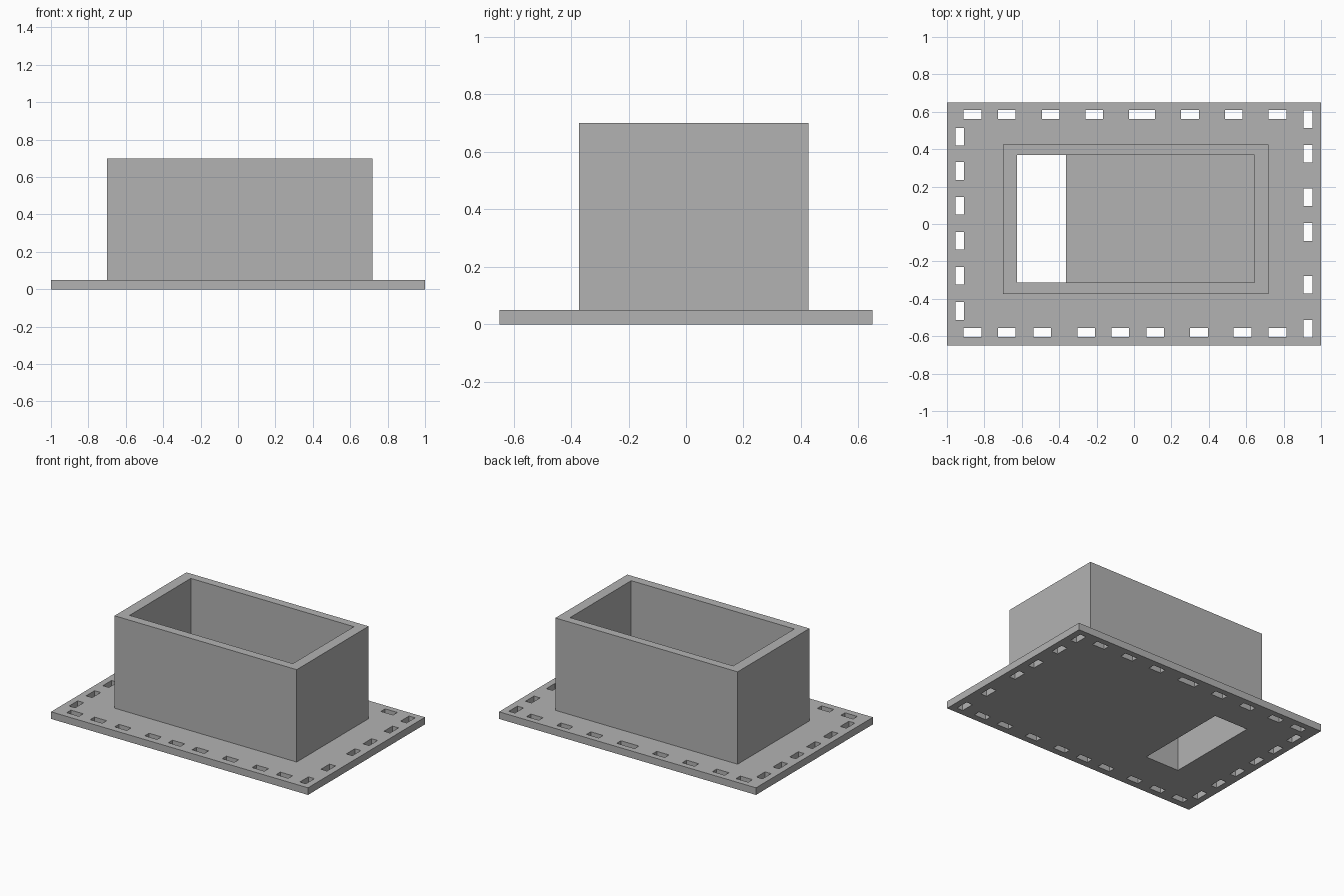
import bpy
import bmesh
from mathutils import Matrix, Vector

if "Cube" in bpy.data.objects:
    bpy.data.objects.remove(bpy.data.objects["Cube"], do_unlink=True)

BASE_TOP, BOX_TOP = 0.05, 0.70
SLOT_LONG, SLOT_SHORT = 0.095, 0.047

grey = bpy.data.materials.new("plain grey")
grey.use_nodes = True
colour = (0.45, 0.45, 0.45, 1)
grey.diffuse_color = colour
grey.node_tree.nodes["Principled BSDF"].inputs["Base Color"].default_value = colour


def add_box(bm, x0, x1, y0, y1, z0, z1):
    centre = Vector((x0 + x1, y0 + y1, z0 + z1)) / 2
    size = Matrix.Diagonal((x1 - x0, y1 - y0, z1 - z0, 1))
    bmesh.ops.create_cube(bm, size=1, matrix=Matrix.Translation(centre) @ size)


def make_object(name, bm):
    mesh = bpy.data.meshes.new(name)
    bm.to_mesh(mesh)
    bm.free()
    mesh.materials.append(grey)
    obj = bpy.data.objects.new(name, mesh)
    bpy.context.collection.objects.link(obj)
    return obj


def cut(target, cutter):
    mod = target.modifiers.new("cut", "BOOLEAN")
    mod.operation = "DIFFERENCE"
    mod.solver = "EXACT"
    mod.object = cutter
    cutter.hide_render = True
    cutter.hide_set(True)


# Base plate
bm = bmesh.new()
add_box(bm, -1, 1, -0.65, 0.65, 0, BASE_TOP)
base_plate = make_object("base_plate", bm)

# Open box walls
inner = (-0.625, 0.645, -0.312, 0.368)
bm = bmesh.new()
add_box(bm, -0.70, 0.718, -0.373, 0.426, BASE_TOP, BOX_TOP)
box_walls = make_object("box_walls", bm)
bm = bmesh.new()
add_box(bm, *inner, 0, 1)
cut(box_walls, make_object("box_cavity_cutter", bm))

# Slots around the rim and the opening in the floor
back = [-0.863, -0.68, -0.445, -0.213, 0.043, 0.30, 0.533, 0.767]
front = [-0.863, -0.68, -0.49, -0.255, -0.073, 0.113, 0.347, 0.58, 0.767]
right = [0.467, 0.283, 0.097, -0.09, -0.277, -0.465]
left = [0.56, 0.375, 0.143, -0.043, -0.325, -0.56]
slots = [(x, 0.585, SLOT_LONG, SLOT_SHORT) for x in back]
slots[4] = (0.043, 0.585, 0.14, SLOT_SHORT)
slots += [(x, -0.58, SLOT_LONG, SLOT_SHORT) for x in front]
slots += [(-0.932, y, SLOT_SHORT, SLOT_LONG) for y in right]
slots += [(0.93, y, SLOT_SHORT, SLOT_LONG) for y in left]

bm = bmesh.new()
for x, y, w, d in slots:
    add_box(bm, x - w / 2, x + w / 2, y - d / 2, y + d / 2, -0.1, 0.2)
add_box(bm, inner[0], -0.363, inner[2], inner[3], -0.1, 0.2)
cut(base_plate, make_object("base_slot_cutter", bm))
